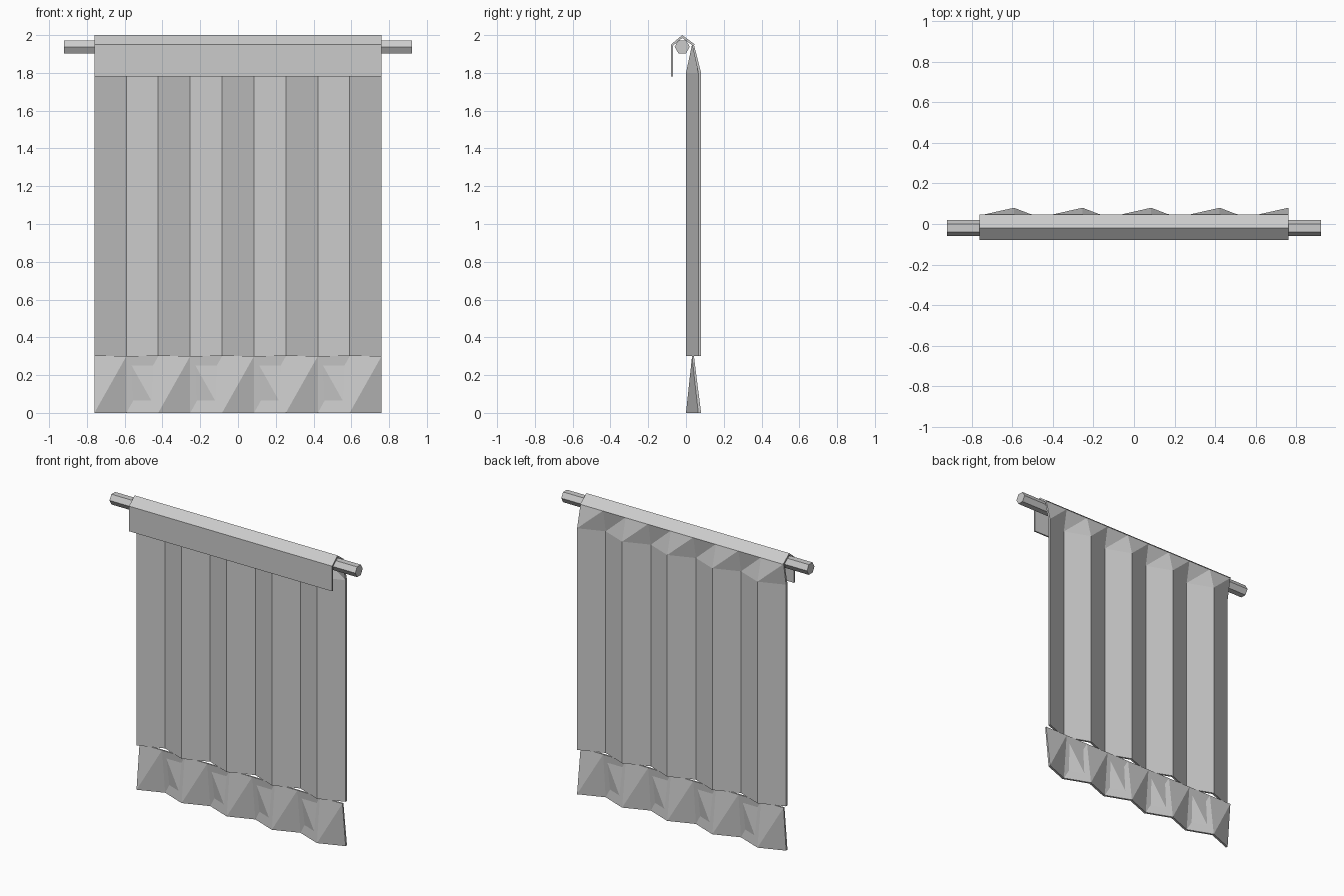
import bpy, bmesh, math
from mathutils import Matrix

if "Cube" in bpy.data.objects:
    bpy.data.objects.remove(bpy.data.objects["Cube"], do_unlink=True)

HALF = 0.76        # half width of the cloth
PLEATS = 9
THICK = 0.015
DEPTH = 0.065      # front-to-back depth of the pleats
FLAT_Y = 0.032     # where the cloth is gathered flat

grey = bpy.data.materials.new("plain grey")
grey.use_nodes = True
grey.diffuse_color = (0.6, 0.6, 0.6, 1)
bsdf = grey.node_tree.nodes["Principled BSDF"]
bsdf.inputs["Base Color"].default_value = grey.diffuse_color
bsdf.inputs["Roughness"].default_value = 0.8


def finish(name, bm):
    bmesh.ops.recalc_face_normals(bm, faces=bm.faces)
    mesh = bpy.data.meshes.new(name)
    bm.to_mesh(mesh)
    bm.free()
    mesh.materials.append(grey)
    obj = bpy.data.objects.new(name, mesh)
    bpy.context.collection.objects.link(obj)
    return obj


def pleated_sheet(name, rows, front_rising):
    """Closed pleated cloth; rows are (height, pleated?) from the bottom up.
    front_rising sets the fold direction of the front layer's twisted quads."""
    bm = bmesh.new()

    def layer(offset):
        grid = []
        for z, pleated in rows:
            grid.append([bm.verts.new((
                -HALF + 2 * HALF * i / PLEATS,
                offset + (DEPTH * (i % 2) if pleated else FLAT_Y - offset / 3),
                z)) for i in range(PLEATS + 1)])
        return grid

    front, back = layer(0), layer(THICK)
    for grid, rising in ((front, front_rising), (back, False)):
        for r in range(len(rows) - 1):
            for i in range(PLEATS):
                bl, br = grid[r][i], grid[r][i + 1]
                tl, tr = grid[r + 1][i], grid[r + 1][i + 1]
                if rows[r][1] and rows[r + 1][1]:
                    faces = [(bl, br, tr, tl)]
                elif rising:
                    faces = [(bl, br, tr), (bl, tr, tl)]
                else:
                    faces = [(bl, br, tl), (br, tr, tl)]
                for f in faces:
                    bm.faces.new(f if grid is front else f[::-1])
    # Hems along the bottom and top, then the two side edges
    for r in (0, -1):
        for i in range(PLEATS):
            bm.faces.new((front[r][i], front[r][i + 1], back[r][i + 1], back[r][i]))
    for i in (0, -1):
        for r in range(len(rows) - 1):
            bm.faces.new((front[r][i], front[r + 1][i], back[r + 1][i], back[r][i]))
    return finish(name, bm)


# Main curtain, gathered flat at its top
pleated_sheet("curtain", [(0.3, True), (1.8, True), (1.95, False)], False)

# Flared ruffle under the curtain
pleated_sheet("bottom_ruffle", [(0, True), (0.3, False)], True)

# Header cloth folded over the rod
profile = [(-0.08, 1.78), (-0.08, 1.95), (-0.02, 2.0), (0.047, 1.95),
           (0.035, 1.945), (-0.02, 1.985), (-0.07, 1.943), (-0.07, 1.78)]
bm = bmesh.new()
ends = [[bm.verts.new((x, y, z)) for y, z in profile] for x in (-HALF, HALF)]
n = len(profile)
for k in range(n):
    m = (k + 1) % n
    bm.faces.new((ends[0][k], ends[0][m], ends[1][m], ends[1][k]))
for end in ends:
    for k in range(n // 2 - 1):
        bm.faces.new((end[k], end[k + 1], end[n - 2 - k], end[n - 1 - k]))
finish("folded_header", bm)

# Six-sided rod
bm = bmesh.new()
bmesh.ops.create_cone(bm, cap_ends=True, segments=6, radius1=0.04, radius2=0.04,
                      depth=1.84, matrix=Matrix.Rotation(math.pi / 2, 4, 'Y'))
# Flat side up
if max(v.co.z for v in bm.verts) > 0.039:
    bmesh.ops.rotate(bm, verts=bm.verts, matrix=Matrix.Rotation(math.pi / 6, 3, 'X'))
bmesh.ops.translate(bm, verts=bm.verts, vec=(0, -0.02, 1.938))
finish("curtain_rod", bm)
